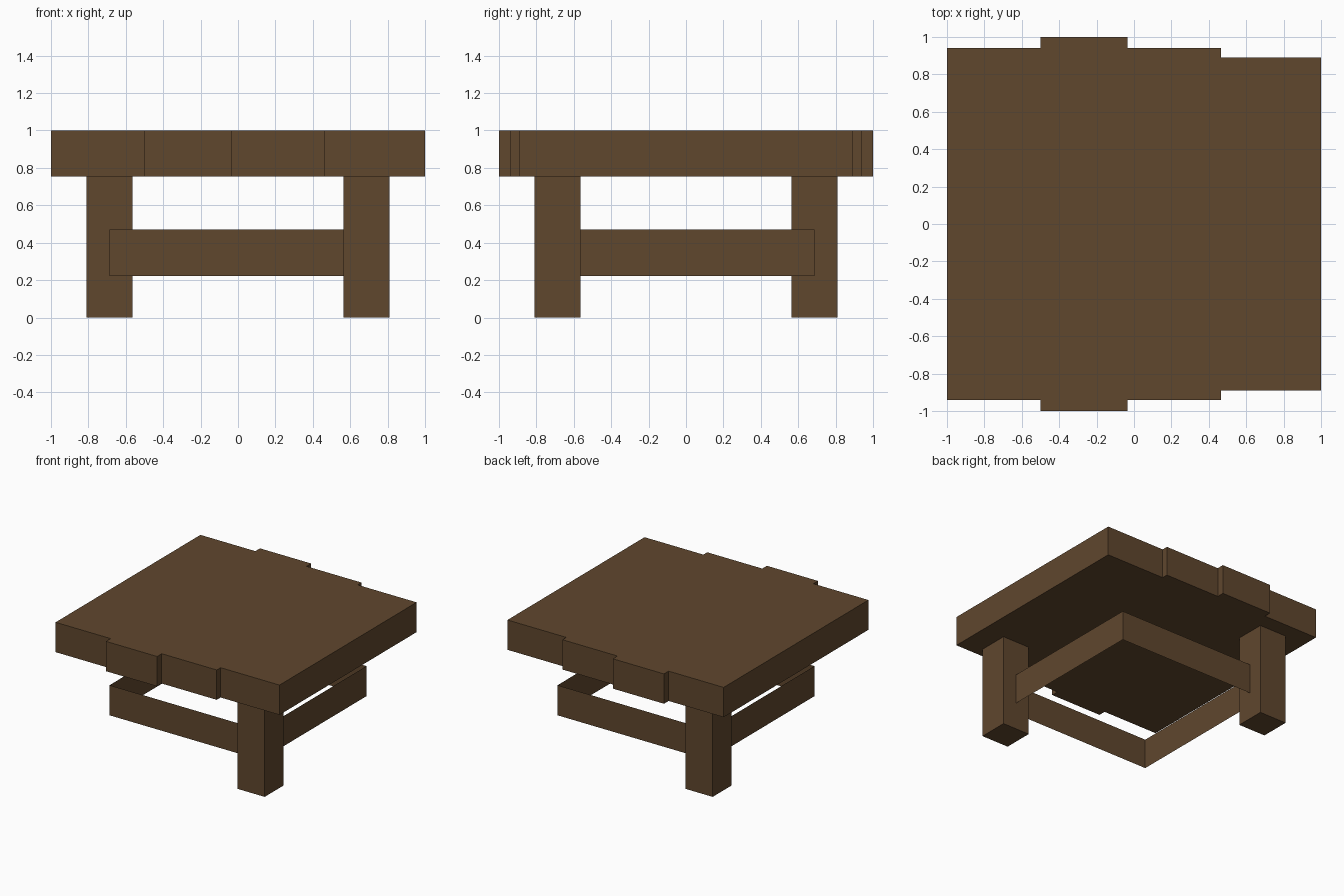
import bpy
import bmesh

if "Cube" in bpy.data.objects:
    bpy.data.objects.remove(bpy.data.objects["Cube"])

wood = bpy.data.materials.new("dark_brown_wood")
wood.diffuse_color = (0.117, 0.063, 0.027, 1)
wood.use_nodes = True
wood.node_tree.nodes["Principled BSDF"].inputs["Base Color"].default_value = wood.diffuse_color


def finish(name, bm):
    bmesh.ops.recalc_face_normals(bm, faces=bm.faces)
    mesh = bpy.data.meshes.new(name)
    bm.to_mesh(mesh)
    bm.free()
    mesh.materials.append(wood)
    obj = bpy.data.objects.new(name, mesh)
    bpy.context.collection.objects.link(obj)
    return obj


def prism(name, outline, z0, z1, capped=True):
    """Raise a closed outline from z0 to z1, with or without caps."""
    bm = bmesh.new()
    low = [bm.verts.new((x, y, z0)) for x, y in outline]
    high = [bm.verts.new((x, y, z1)) for x, y in outline]
    n = len(outline)
    for i in range(n):
        j = (i + 1) % n
        bm.faces.new((low[i], low[j], high[j], high[i]))
    if capped:
        bm.faces.new(low[::-1])
        bm.faces.new(high)
    return finish(name, bm)


TOP_Z, UNDER_Z = 1.0, 0.755

# Table top: four planks of different length, joined in one stepped slab
planks = [(-1.0, -0.5, 0.94), (-0.5, -0.035, 1.0),
          (-0.035, 0.465, 0.94), (0.465, 1.0, 0.89)]
front_edge = [(x, -half) for x0, x1, half in planks for x in (x0, x1)]
back_edge = [(x, -y) for x, y in reversed(front_edge)]
prism("table_top", front_edge + back_edge, UNDER_Z, TOP_Z)

# Two legs on opposite corners
for name, sx, sy in (("front_right_leg", 1, -1), ("back_left_leg", -1, 1)):
    a, b = 0.563, 0.81
    prism(name, [(sx * a, sy * a), (sx * b, sy * a),
                 (sx * b, sy * b), (sx * a, sy * b)], 0.0, UNDER_Z)

# Paper-thin square ring of rails running through the leg centres
r = 0.687
prism("rail_frame", [(-r, -r), (r, -r), (r, r), (-r, r)],
      0.223, 0.47, capped=False)
